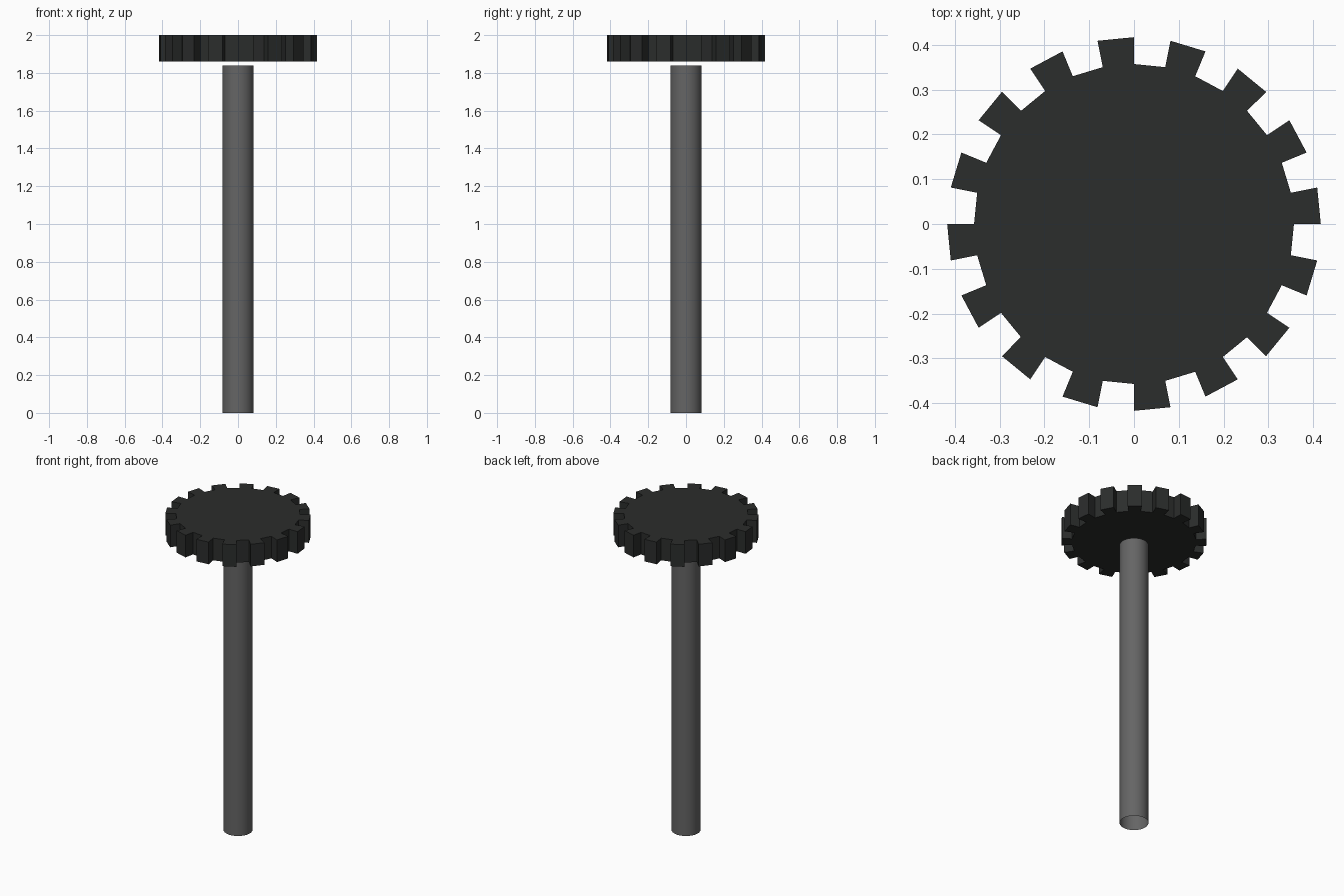
import bpy
import bmesh
from math import cos, sin, pi

if "Cube" in bpy.data.objects:
    bpy.data.objects.remove(bpy.data.objects["Cube"])

TEETH = 16
ROOT_R, TIP_R = 0.357, 0.417
GEAR_Z0, GEAR_Z1 = 1.86, 2.0
SHAFT_R, SHAFT_H = 0.083, 1.84


def material(name, value):
    mat = bpy.data.materials.new(name)
    mat.diffuse_color = (*value, 1)
    mat.use_nodes = True
    mat.node_tree.nodes["Principled BSDF"].inputs["Base Color"].default_value = mat.diffuse_color
    return mat


def add_object(name, bm, mat):
    mesh = bpy.data.meshes.new(name)
    bmesh.ops.recalc_face_normals(bm, faces=bm.faces)
    bm.to_mesh(mesh)
    bm.free()
    mesh.materials.append(mat)
    obj = bpy.data.objects.new(name, mesh)
    bpy.context.collection.objects.link(obj)
    return obj


# Toothed wheel: one tooth and one gap per step, extruded upwards
bm = bmesh.new()
step = pi / TEETH
outline = []
for i in range(TEETH):
    a = 2 * i * step
    b = a + step
    for r, t in ((ROOT_R, a), (TIP_R, a), (TIP_R, b), (ROOT_R, b)):
        outline.append(bm.verts.new((r * cos(t), r * sin(t), GEAR_Z0)))
base = bm.faces.new(outline)
top = bmesh.ops.extrude_face_region(bm, geom=[base], use_keep_orig=True)
verts = [v for v in top["geom"] if isinstance(v, bmesh.types.BMVert)]
bmesh.ops.translate(bm, verts=verts, vec=(0, 0, GEAR_Z1 - GEAR_Z0))
add_object("gear_wheel", bm, material("dark_metal", (0.024, 0.026, 0.025)))

# Shaft: open-ended tube just below the wheel
bm = bmesh.new()
bmesh.ops.create_cone(bm, cap_ends=False, segments=32, radius1=SHAFT_R,
                      radius2=SHAFT_R, depth=SHAFT_H)
bmesh.ops.translate(bm, verts=bm.verts, vec=(0, 0, SHAFT_H / 2))
for f in bm.faces:
    f.smooth = True
add_object("shaft", bm, material("grey_metal", (0.13, 0.13, 0.13)))
